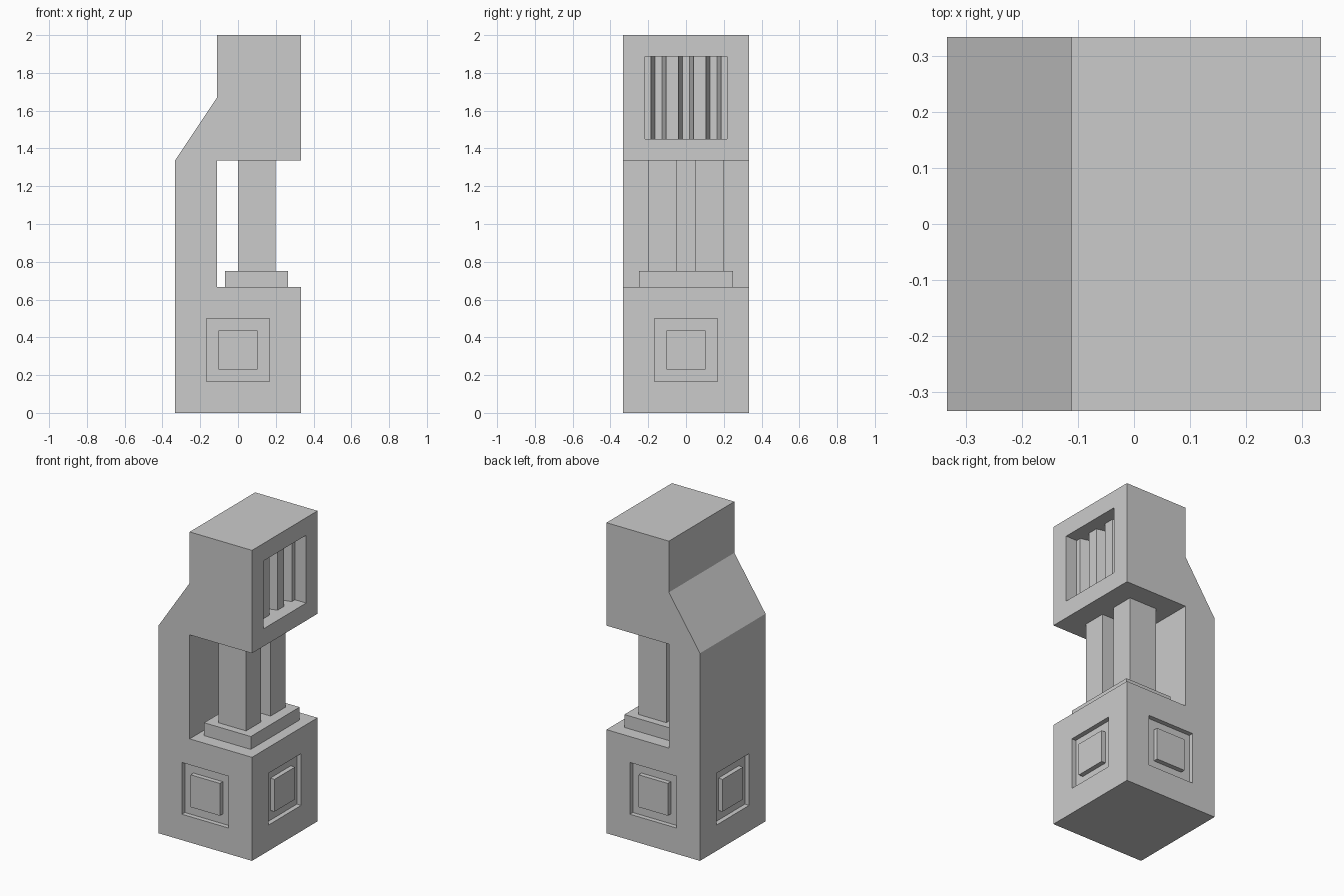
import bpy, bmesh
from mathutils import Vector

if "Cube" in bpy.data.objects:
    bpy.data.objects.remove(bpy.data.objects["Cube"])

W = 1 / 3          # half width of the tower
DEPTH = 0.03       # depth of the base panel recesses


def prism(name, points, direction):
    """Extrude a closed flat outline along a direction."""
    bm = bmesh.new()
    face = bm.faces.new([bm.verts.new(p) for p in points])
    moved = bmesh.ops.extrude_face_region(bm, geom=[face])["geom"]
    verts = [g for g in moved if isinstance(g, bmesh.types.BMVert)]
    bmesh.ops.translate(bm, verts=verts, vec=Vector(direction))
    bmesh.ops.recalc_face_normals(bm, faces=bm.faces)
    mesh = bpy.data.meshes.new(name)
    bm.to_mesh(mesh)
    bm.free()
    obj = bpy.data.objects.new(name, mesh)
    bpy.context.collection.objects.link(obj)
    return obj


def box(name, x, y, z):
    pts = [(x[0], y[0], z[0]), (x[1], y[0], z[0]), (x[1], y[1], z[0]), (x[0], y[1], z[0])]
    return prism(name, pts, (0, 0, z[1] - z[0]))


def side_box(name, axis, sign, half, near, far):
    """Square box on one side of the base, between two distances from the centre."""
    out = sorted((sign * near, sign * far))
    across = (-half, half)
    z = (W - half, W + half)
    return box(name, out, across, z) if axis == "x" else box(name, across, out, z)


def cut(target, cutter):
    cutter.hide_render = True
    mod = target.modifiers.new("cut", "BOOLEAN")
    mod.operation = "DIFFERENCE"
    mod.solver = "EXACT"
    mod.object = cutter
    bpy.context.view_layer.objects.active = target
    bpy.ops.object.modifier_apply(modifier=mod.name)
    bpy.data.objects.remove(cutter)


# Tower body: side profile with open bay and sloped shoulder
S = 1 / 9
profile = [(-W, 0), (W, 0), (W, 0.667), (-S, 0.667), (-S, 1.337), (W, 1.337),
           (W, 2), (-S, 2), (-S, 1.67), (-W, 1.337)]
body = prism("tower_body", [(x, -W, z) for x, z in profile], (0, 2 * W, 0))

# Recessed square panels with raised centres on all four sides of the base
for axis in "xy":
    for sign in (-1, 1):
        cut(body, side_box("recess_cutter", axis, sign, W / 2, W - DEPTH, W + 0.1))
        side_box("base_panel", axis, sign, 0.104, W - DEPTH - 0.01, W)

# Grille window: corrugated back wall with vertical ribs
half, pitch = 0.218, 0.1455
rib_x, groove_x = 0.253, 0.175
wave = [(0.45, -half)]
for i in range(4):
    c = (i - 1.5) * pitch
    for dy, x in ((-0.053, groove_x), (-0.032, rib_x), (0.032, rib_x), (0.053, groove_x)):
        if abs(c + dy) < half:
            wave.append((x, c + dy))
wave.insert(1, (rib_x, -half))
wave += [(rib_x, half), (0.45, half)]
cut(body, prism("grille_cutter", [(x, y, 1.45) for x, y in wave], (0, 0, 0.437)))

# Pedestal and twin pillars inside the open bay
box("pedestal", (-0.068, 0.265), (-0.248, 0.248), (0.667, 0.75))
for sign in (-1, 1):
    box("pillar", (0, 0.198), sorted((sign * 0.05, sign * 0.2)), (0.75, 1.337))
